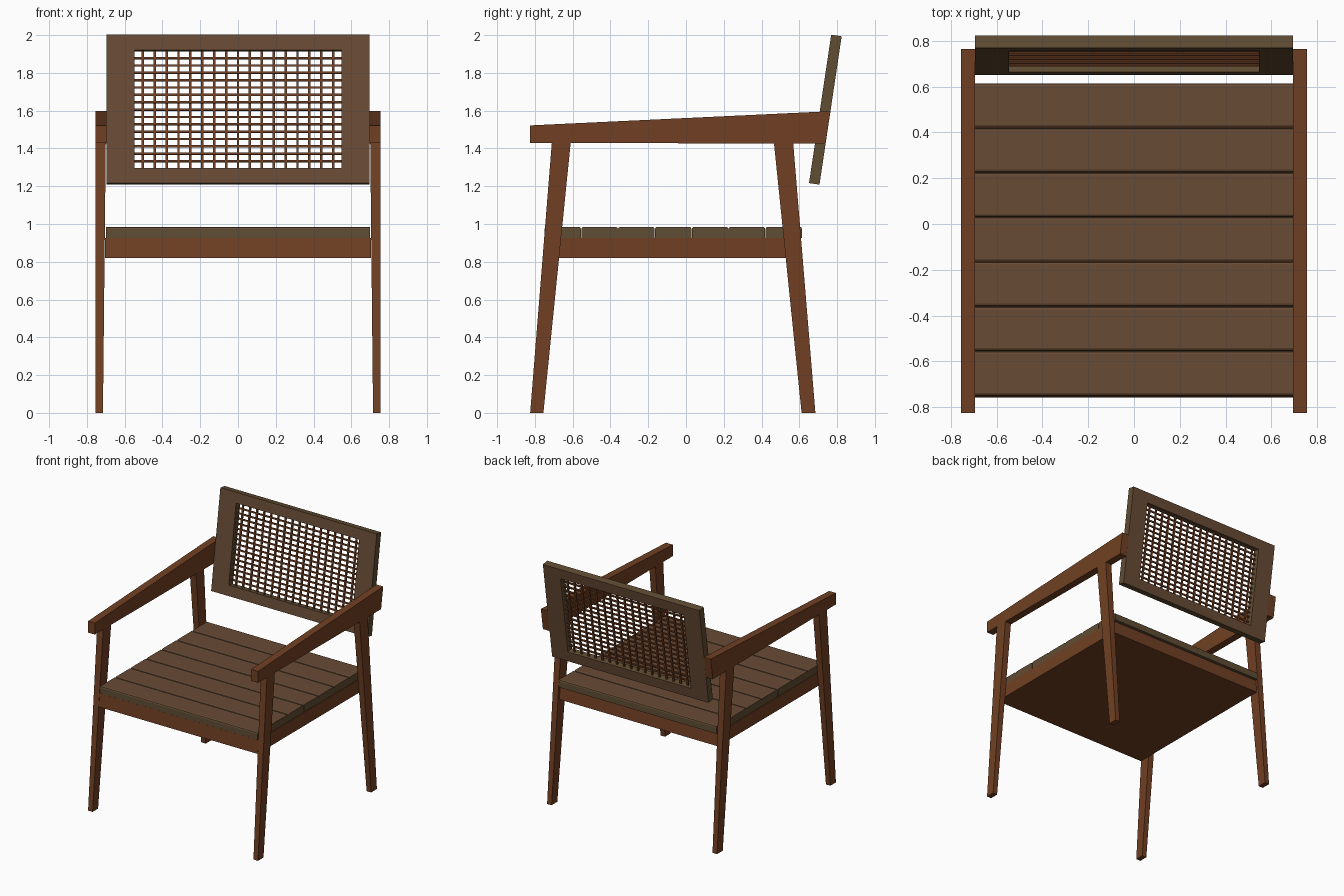
import bpy, bmesh, math
from mathutils import Vector

if "Cube" in bpy.data.objects:
    bpy.data.objects.remove(bpy.data.objects["Cube"])


def material(name, rgb):
    m = bpy.data.materials.new(name)
    m.diffuse_color = (*rgb, 1)
    m.use_nodes = True
    m.node_tree.nodes["Principled BSDF"].inputs["Base Color"].default_value = m.diffuse_color
    return m


RED = material("reddish wood", (0.165, 0.051, 0.017))
BROWN = material("brown wood", (0.138, 0.070, 0.036))
EDGE = material("brown wood edge", (0.118, 0.074, 0.033))


def make(name, bm, *mats):
    bmesh.ops.recalc_face_normals(bm, faces=bm.faces)
    me = bpy.data.meshes.new(name)
    bm.to_mesh(me)
    bm.free()
    for m in mats:
        me.materials.append(m)
    ob = bpy.data.objects.new(name, me)
    bpy.context.collection.objects.link(ob)
    return ob


def loft(bm, a, b):
    """Closed solid between two matching loops of points."""
    va, vb = [bm.verts.new(p) for p in a], [bm.verts.new(p) for p in b]
    bm.faces.new(va)
    bm.faces.new(vb[::-1])
    n = len(va)
    for i in range(n):
        j = (i + 1) % n
        bm.faces.new((va[i], vb[i], vb[j], va[j]))


def extrude_x(bm, profile, x0, x1):
    loft(bm, [(x0, y, z) for y, z in profile], [(x1, y, z) for y, z in profile])


def rect(x0, x1, y0, y1, z):
    return [(x0, y0, z), (x1, y0, z), (x1, y1, z), (x0, y1, z)]


# Legs (tapered and raked) and sloping armrests, both sides
for s, side in ((-1, "left"), (1, "right")):
    for name, bottom, top in (("front_leg", (-0.825, -0.755), (-0.71, -0.61)),
                              ("back_leg", (0.612, 0.685), (0.465, 0.567))):
        bm = bmesh.new()
        loft(bm, rect(s * 0.715, s * 0.755, *bottom, 0),
             rect(s * 0.70, s * 0.755, *top, 1.435))
        make(f"{name}_{side}", bm, RED)
    bm = bmesh.new()
    extrude_x(bm, [(-0.825, 1.43), (0.738, 1.425), (0.765, 1.597), (-0.825, 1.522)],
              s * 0.695, s * 0.755)
    make(f"armrest_{side}", bm, RED)

# Seat base, ends following the rake of the legs
bm = bmesh.new()
extrude_x(bm, [(-0.758, 0.82), (0.60, 0.82), (0.59, 0.927), (-0.75, 0.927)], -0.705, 0.705)
make("seat_base", bm, RED)

# Seven seat slats with softened top edges
pitch, y_start, r = 1.365 / 7, -0.75, 0.012
for i in range(7):
    a = y_start + i * pitch + 0.0005
    b = a + pitch - 0.001
    bm = bmesh.new()
    extrude_x(bm, [(a, 0.925), (b, 0.925), (b, 0.985 - r), (b - r * 0.3, 0.985 - r * 0.3),
                   (b - r, 0.985), (a + r, 0.985), (a + r * 0.3, 0.985 - r * 0.3),
                   (a, 0.985 - r)], -0.70, 0.70)
    ob = make(f"seat_slat_{i + 1}", bm, BROWN, EDGE)
    for p in ob.data.polygons:
        p.material_index = 0 if p.normal.z > 0.5 else 1

# Leaning backrest: x across, d through the thickness, h up the slope
base = Vector((0, 0.679, 1.2125))
tilt = math.radians(8.5)
up = Vector((0, math.sin(tilt), math.cos(tilt)))
out = Vector((0, math.cos(tilt), -math.sin(tilt)))
W, H, T, IW, IM = 0.695, 0.794, 0.028, 0.547, 0.082


def lean(x, d, h):
    return Vector((x, 0, 0)) + base + out * d + up * h


def ring(w, h0, h1, d):
    return [lean(x, d, h) for x, h in ((-w, h0), (w, h0), (w, h1), (-w, h1))]


# Backrest frame with rectangular opening
bm = bmesh.new()
loops = [[bm.verts.new(p) for p in ring(w, h0, h1, d)] for w, h0, h1, d in
         ((W, 0, H, -T), (W, 0, H, T), (IW, IM, H - IM, T), (IW, IM, H - IM, -T))]
for k in range(4):
    la, lb = loops[k], loops[(k + 1) % 4]
    for i in range(4):
        j = (i + 1) % 4
        f = bm.faces.new((la[i], la[j], lb[j], lb[i]))
        f.material_index = 1 if k in (0, 2) else 0
make("backrest_frame", bm, BROWN, EDGE)


# Lattice of thin bars in the opening
def bar(bm, x0, x1, h0, h1, d, t):
    loft(bm, ring_at(x0, x1, h0, h1, d - t), ring_at(x0, x1, h0, h1, d + t))


def ring_at(x0, x1, h0, h1, d):
    return [lean(x, d, h) for x, h in ((x0, h0), (x1, h0), (x1, h1), (x0, h1))]


bm = bmesh.new()
for i in range(17):
    x = (i - 8) * 0.063
    bar(bm, x - 0.0065, x + 0.0065, IM - 0.005, H - IM + 0.005, 0.003, 0.006)
make("lattice_uprights", bm, RED)

bm = bmesh.new()
step = (H - 2 * IM) / 16
for i in range(1, 16):
    h = IM + i * step
    bar(bm, -IW - 0.005, IW + 0.005, h - 0.0055, h + 0.0055, -0.003, 0.006)
make("lattice_rails", bm, RED)
